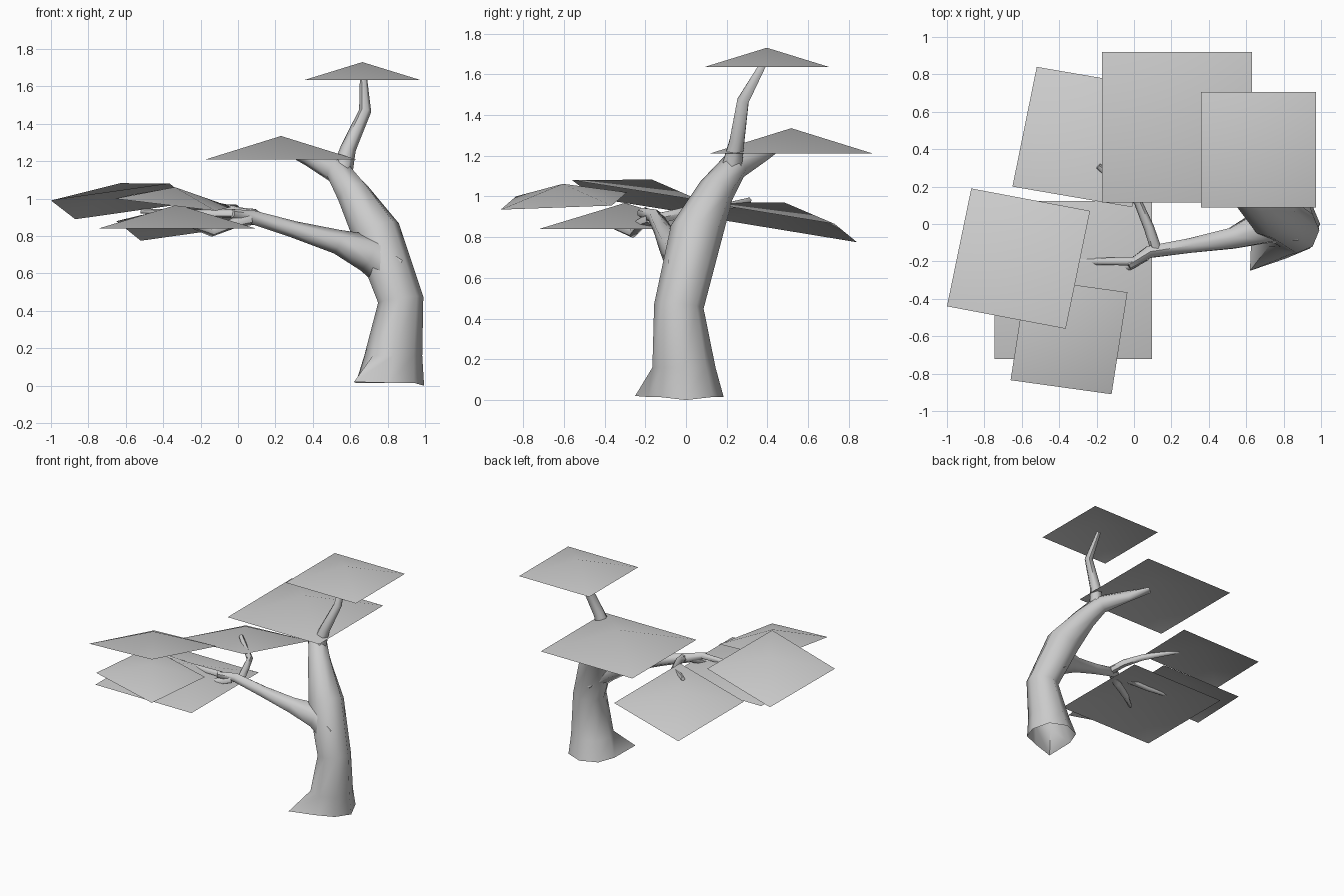
import bpy, bmesh, math
from mathutils import Vector

cube = bpy.data.objects.get("Cube")
if cube:
    bpy.data.objects.remove(cube, do_unlink=True)

# One pale grey for the whole tree
grey = bpy.data.materials.new("pale_grey")
grey.use_nodes = True
colour = (0.6, 0.6, 0.6, 1)
grey.diffuse_color = colour
grey.node_tree.nodes["Principled BSDF"].inputs["Base Color"].default_value = colour


def finish(name, bm, angle):
    mesh = bpy.data.meshes.new(name)
    bm.to_mesh(mesh)
    bm.free()
    mesh.materials.append(grey)
    obj = bpy.data.objects.new(name, mesh)
    bpy.context.collection.objects.link(obj)
    bpy.ops.object.select_all(action='DESELECT')
    obj.select_set(True)
    bpy.context.view_layer.objects.active = obj
    bpy.ops.object.shade_smooth_by_angle(angle=math.radians(angle))
    return obj


def limb(name, path, sides=6, cap_end=True):
    """Tapered tube through points of (x, y, z, radius), open at the start."""
    pts = [Vector(p[:3]) for p in path]
    bm = bmesh.new()
    rings = []
    for i, p in enumerate(pts):
        ahead = pts[min(i + 1, len(pts) - 1)]
        behind = pts[max(i - 1, 0)]
        tangent = (ahead - behind).normalized()
        if name == "trunk" and i < 2:
            tangent = Vector((0, 0, 1))
        side = Vector((1, 0, 0)) if abs(tangent.x) < 0.75 else Vector((0, 0, 1))
        u = (side - tangent * side.dot(tangent)).normalized()
        v = tangent.cross(u)
        ring = []
        for k in range(sides):
            a = math.tau * k / sides
            ring.append(bm.verts.new(p + path[i][3] * (u * math.cos(a) + v * math.sin(a))))
        rings.append(ring)
    for low, high in zip(rings, rings[1:]):
        for k in range(sides):
            n = (k + 1) % sides
            bm.faces.new((low[k], low[n], high[n], high[k]))
    if cap_end:
        bm.faces.new(rings[-1])
    if name == "trunk":
        # Flare the front corner of the foot into a root
        rings[0][5].co = (0.62, -0.25, 0.02)
        rings[0][4].co.x = 0.63
        rings[0][0].co.z = 0
    return finish(name, bm, 60)


def canopy(name, corners, rise):
    """Shallow open pyramid; the fourth corner completes the parallelogram."""
    a, b, c = [Vector(p) for p in corners]
    d = a + c - b
    normal = (b - a).cross(c - b).normalized()
    if normal.z < 0:
        normal.negate()
    bm = bmesh.new()
    base = [bm.verts.new(p) for p in (a, b, c, d)]
    tip = bm.verts.new((a + c) / 2 + normal * rise)
    for k in range(4):
        bm.faces.new((base[k], base[(k + 1) % 4], tip))
    bmesh.ops.recalc_face_normals(bm, faces=bm.faces)
    if sum(f.normal.z for f in bm.faces) < 0:
        bmesh.ops.reverse_faces(bm, faces=bm.faces)
    return finish(name, bm, 60)


def level_canopy(name, x, y, z, half, rise):
    return canopy(name, [(x - half, y - half, z), (x + half, y - half, z),
                         (x + half, y + half, z)], rise)


# Trunk, curving up into the rear bough
limb("trunk", [(0.81, 0, 0.015, 0.185), (0.83, -0.01, 0.16, 0.155),
               (0.87, -0.035, 0.46, 0.122), (0.74, 0.05, 0.82, 0.13),
               (0.615, 0.15, 1.03, 0.09), (0.53, 0.24, 1.15, 0.07),
               (0.38, 0.38, 1.215, 0.042), (0.25, 0.48, 1.27, 0.025)], sides=8)

# Boughs and twigs
limb("top_bough", [(0.55, 0.22, 1.12, 0.06), (0.59, 0.25, 1.27, 0.042),
                   (0.68, 0.28, 1.47, 0.033), (0.67, 0.385, 1.66, 0.018)])
limb("side_bough", [(0.83, 0.01, 0.62, 0.12), (0.7, -0.01, 0.71, 0.105),
                    (0.53, -0.075, 0.77, 0.065), (0.3, -0.115, 0.835, 0.045),
                    (0.08, -0.15, 0.9, 0.037), (-0.03, -0.22, 0.92, 0.024)])
limb("rear_twig", [(0.12, -0.14, 0.89, 0.03), (0.08, -0.02, 0.92, 0.028),
                   (0.02, 0.12, 0.93, 0.023), (-0.19, 0.31, 0.98, 0.016)])
limb("front_twig", [(0.06, -0.17, 0.89, 0.033), (-0.02, -0.22, 0.87, 0.028),
                    (-0.14, -0.26, 0.82, 0.024), (-0.35, -0.46, 0.9, 0.014)])
limb("outer_twig", [(-0.01, -0.2, 0.92, 0.025), (-0.3, -0.2, 0.92, 0.02),
                    (-0.52, -0.2, 0.935, 0.013)])

# Leaf canopies
level_canopy("top_canopy", 0.665, 0.397, 1.635, 0.308, 0.095)
level_canopy("rear_canopy", 0.23, 0.517, 1.21, 0.402, 0.125)
level_canopy("low_canopy", -0.325, -0.3, 0.84, 0.422, 0.128)
canopy("rear_outer_canopy", [(-0.52, 0.84, 0.775), (-0.65, 0.2, 0.88),
                             (-0.01, 0.09, 0.97)], 0.1)
canopy("outer_canopy", [(-0.87, 0.19, 0.89), (-0.235, 0.07, 0.98),
                        (-0.365, -0.56, 1.08)], 0.1)
canopy("front_canopy", [(-0.66, -0.835, 1.0), (-0.12, -0.91, 0.935),
                        (-0.035, -0.365, 0.955)], 0.085)
